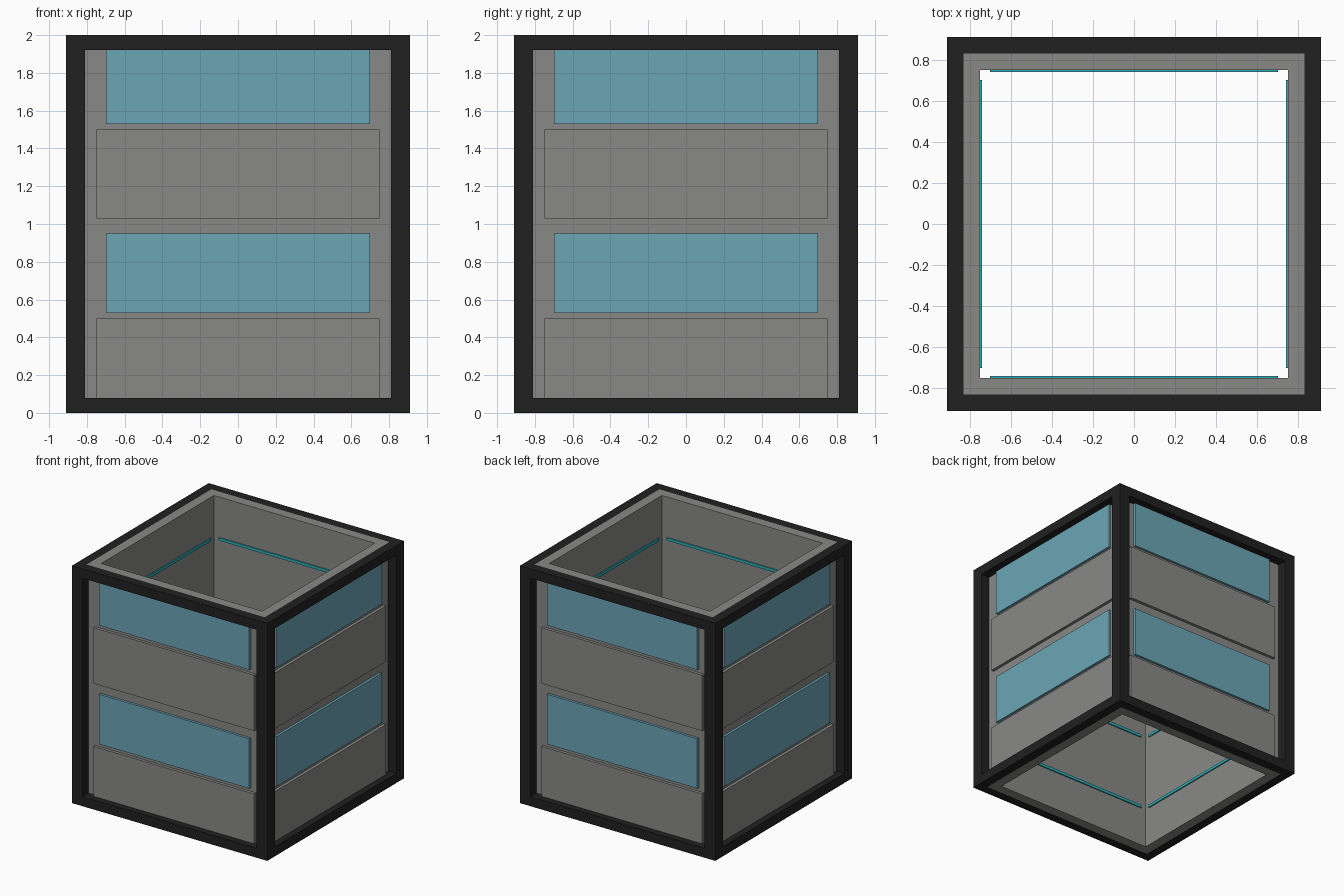
import bpy, bmesh
from math import pi
from mathutils import Matrix

if "Cube" in bpy.data.objects:
    bpy.data.objects.remove(bpy.data.objects["Cube"])


def material(name, rgb):
    m = bpy.data.materials.new(name)
    m.diffuse_color = (*rgb, 1)
    m.use_nodes = True
    m.node_tree.nodes["Principled BSDF"].inputs["Base Color"].default_value = m.diffuse_color
    return m


BLACK = material("black_metal", (0.015, 0.015, 0.015))
GLASS = material("blue_glass", (0.15, 0.38, 0.47))
TEAL = material("teal_light", (0.03, 0.40, 0.46))
GREY = material("grey_metal", (0.25, 0.25, 0.24))


def finish(bm, name, mat):
    bmesh.ops.recalc_face_normals(bm, faces=bm.faces)
    me = bpy.data.meshes.new(name)
    bm.to_mesh(me)
    bm.free()
    ob = bpy.data.objects.new(name, me)
    me.materials.append(mat)
    bpy.context.collection.objects.link(ob)
    return ob


def box(name, x, y, z, mat, turn=0):
    """Box from (min, max) ranges, turned about the z axis by quarter turns."""
    bm = bmesh.new()
    size = [r[1] - r[0] for r in (x, y, z)]
    mid = [(r[0] + r[1]) / 2 for r in (x, y, z)]
    m = Matrix.Rotation(turn * pi / 2, 4, 'Z') @ Matrix.Translation(mid) @ Matrix.Diagonal((*size, 1))
    bmesh.ops.create_cube(bm, size=1, matrix=m)
    return finish(bm, name, mat)


def square_ring(name, inner, outer, z0, z1, mat):
    """Square tube, open through the middle."""
    bm = bmesh.new()
    corners = [(-1, -1), (1, -1), (1, 1), (-1, 1)]
    loops = [[bm.verts.new((cx * r, cy * r, z)) for cx, cy in corners]
             for r, z in ((outer, z0), (outer, z1), (inner, z1), (inner, z0))]
    for k in range(4):
        a, b = loops[k], loops[(k + 1) % 4]
        for i in range(4):
            j = (i + 1) % 4
            bm.faces.new((a[i], a[j], b[j], b[i]))
    return finish(bm, name, mat)


# open grey shell and the black rails around its top and bottom
square_ring("wall_shell", 0.75, 0.83, 0, 2, GREY)
square_ring("bottom_rail", 0.83, 0.91, 0, 0.08, BLACK)
square_ring("top_rail", 0.83, 0.91, 1.92, 2, BLACK)

for side in range(4):
    # corner post
    box(f"corner_post_{side}", (0.81, 0.91), (-0.91, -0.81), (0.08, 1.92), BLACK, side)
    # two storeys of cladding panel and window on the outside
    for level in range(2):
        box(f"panel_{side}_{level}", (-0.75, 0.75), (-0.855, -0.82),
            (level + 0.03, level + 0.5), GREY, side)
        box(f"window_{side}_{level}", (-0.70, 0.70), (-0.85, -0.82),
            (level + 0.53, level + 0.95), GLASS, side)
    # three light strips on the inside
    for n, z in enumerate((0.35, 1.0, 1.65)):
        box(f"light_strip_{side}_{n}", (-0.70, 0.70), (-0.755, -0.74),
            (z - 0.012, z + 0.012), TEAL, side)
